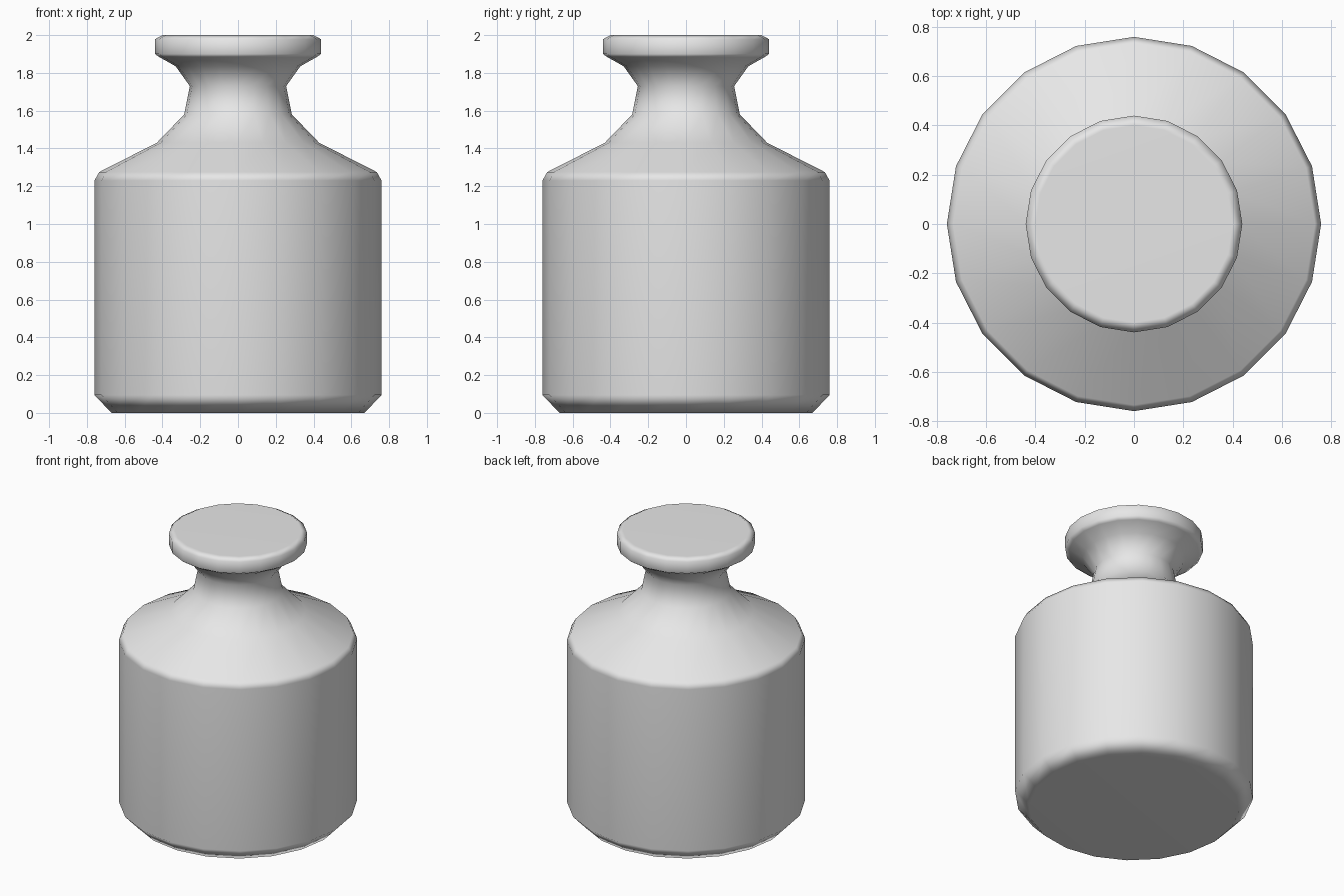
import bpy
import bmesh
from math import cos, sin, tau

SIDES = 20

cube = bpy.data.objects.get("Cube")
if cube:
    bpy.data.objects.remove(cube, do_unlink=True)

# Plain grey metal
metal = bpy.data.materials.new("grey metal")
metal.use_nodes = True
grey = (0.8, 0.8, 0.8, 1)
metal.diffuse_color = grey
metal.node_tree.nodes["Principled BSDF"].inputs["Base Color"].default_value = grey

# Radius and height up the body, shoulder, neck and knob
profile = [
    (0.67, 0), (0.76, 0.095),
    (0.76, 1.23), (0.735, 1.275),
    (0.43, 1.43), (0.285, 1.58), (0.255, 1.73), (0.33, 1.835),
    (0.415, 1.883), (0.44, 1.9), (0.44, 1.978), (0.4, 2),
]

# Turned weight with closed ends
bm = bmesh.new()
rings = [[bm.verts.new((r * cos(tau * i / SIDES), r * sin(tau * i / SIDES), z))
          for i in range(SIDES)] for r, z in profile]
for low, high in zip(rings, rings[1:]):
    for i in range(SIDES):
        j = (i + 1) % SIDES
        bm.faces.new((low[i], low[j], high[j], high[i]))
bm.faces.new(rings[0][::-1])
bm.faces.new(rings[-1])
for face in bm.faces:
    face.smooth = True

mesh = bpy.data.meshes.new("knobbed_weight")
bm.to_mesh(mesh)
bm.free()
mesh.materials.append(metal)
weight = bpy.data.objects.new("knobbed_weight", mesh)
bpy.context.collection.objects.link(weight)

# Keep the large faces flat while the narrow chamfers blend
normals = weight.modifiers.new("Weighted normals", "WEIGHTED_NORMAL")
normals.weight = 50
